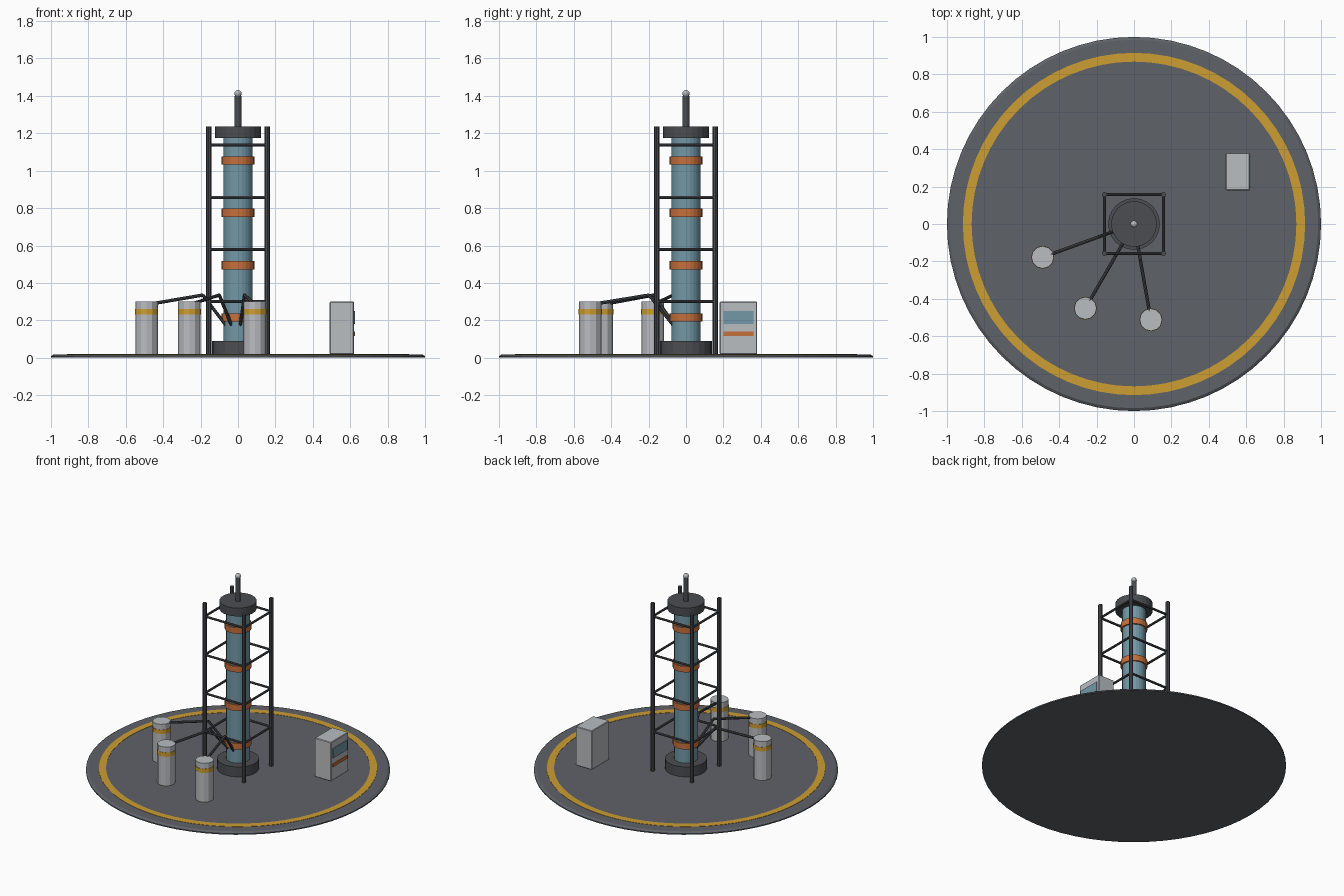
import bpy, bmesh, math
from mathutils import Vector

cube = bpy.data.objects.get("Cube")
if cube:
    bpy.data.objects.remove(cube, do_unlink=True)


def material(name, *rgb):
    lin = [((c / 255 + 0.055) / 1.055) ** 2.4 for c in rgb] + [1.0]
    m = bpy.data.materials.new(name)
    m.use_nodes = True
    m.diffuse_color = lin
    m.node_tree.nodes["Principled BSDF"].inputs["Base Color"].default_value = lin
    return m


PAD = material("pad grey", 95, 98, 104)
STEEL = material("dark steel", 75, 77, 81)
TEAL = material("column teal", 115, 152, 166)
ORANGE = material("band orange", 198, 112, 60)
GOLD = material("marking gold", 206, 159, 50)
LIGHT = material("light grey", 186, 189, 193)


def add_object(name, bm, mat):
    bmesh.ops.recalc_face_normals(bm, faces=bm.faces)
    mesh = bpy.data.meshes.new(name)
    bm.to_mesh(mesh)
    bm.free()
    mesh.materials.append(mat)
    ob = bpy.data.objects.new(name, mesh)
    bpy.context.collection.objects.link(ob)
    return ob


def lathe(name, profile, mat, sides, at=(0, 0), closed=False):
    """Spin a (radius, z) profile; open profiles get flat end caps."""
    bm = bmesh.new()
    rings = []
    for r, z in profile:
        angles = [math.tau * i / sides for i in range(sides)]
        rings.append([bm.verts.new((at[0] + r * math.cos(a), at[1] + r * math.sin(a), z)) for a in angles])
    pairs = list(zip(rings, rings[1:]))
    if closed:
        pairs.append((rings[-1], rings[0]))
    else:
        bm.faces.new(rings[0])
        bm.faces.new(rings[-1])
    for lo, hi in pairs:
        for i in range(sides):
            j = (i + 1) % sides
            bm.faces.new((lo[i], lo[j], hi[j], hi[i]))
    return add_object(name, bm, mat)


def cylinder(name, r, z0, z1, mat, sides=24, at=(0, 0)):
    return lathe(name, [(r, z0), (r, z1)], mat, sides, at)


def rod(name, points, r, mat, sides=8):
    """Straight tubes joining successive points."""
    bm = bmesh.new()
    for a, b in zip(points, points[1:]):
        a, b = Vector(a), Vector(b)
        d = b - a
        mat4 = d.to_track_quat('Z', 'Y').to_matrix().to_4x4()
        mat4.translation = (a + b) / 2
        bmesh.ops.create_cone(bm, cap_ends=True, segments=sides, radius1=r,
                              radius2=r, depth=d.length, matrix=mat4)
    return add_object(name, bm, mat)


def box(name, lo, hi, mat, bevel=0):
    bm = bmesh.new()
    bmesh.ops.create_cube(bm, size=1)
    for v in bm.verts:
        v.co = [l + (c + 0.5) * (h - l) for c, l, h in zip(v.co, lo, hi)]
    if bevel:
        bmesh.ops.bevel(bm, geom=bm.edges[:], offset=bevel, segments=1, affect='EDGES')
    return add_object(name, bm, mat)


# Round pad with a chamfered rim and a painted ring
TOP = 0.018
lathe("pad", [(1, 0), (1, 0.008), (0.985, TOP)], PAD, 64)
lathe("pad_ring", [(0.868, TOP - 0.002), (0.915, TOP - 0.002), (0.915, TOP + 0.002), (0.868, TOP + 0.002)],
      GOLD, 64, closed=True)

# Central column with base, cap, mast and orange bands
cylinder("column_base", 0.138, TOP, 0.09, STEEL)
cylinder("column", 0.078, 0.09, 1.18, TEAL)
cylinder("column_cap", 0.122, 1.175, 1.235, STEEL)
cylinder("mast", 0.018, 1.235, 1.4, STEEL, 12)
bm = bmesh.new()
bmesh.ops.create_uvsphere(bm, u_segments=12, v_segments=8, radius=0.019)
bmesh.ops.translate(bm, verts=bm.verts, vec=(0, 0, 1.412))
add_object("mast_tip", bm, LIGHT)

# Open frame: four posts and four levels of rails
H = 0.157
corners = [(-H, -H), (H, -H), (H, H), (-H, H)]
for i, c in enumerate(corners):
    cylinder(f"frame_post_{i + 1}", 0.014, TOP, 1.235, STEEL, 8, c)
for level in range(4):
    z = 0.215 + 0.28 * level
    cylinder(f"column_band_{level + 1}", 0.088, z - 0.022, z + 0.022, ORANGE)
    rail_z = 0.3 + 0.279 * level
    rod(f"frame_rails_{level + 1}", [(x, y, rail_z) for x, y in corners + corners[:1]], 0.008, STEEL)

# Storage tanks piped to the column
for i, deg in enumerate((200, 240, 280)):
    a = math.radians(deg)
    ux, uy = math.cos(a), math.sin(a)
    at = (0.52 * ux, 0.52 * uy)
    cylinder(f"tank_{i + 1}", 0.06, TOP, 0.3, LIGHT, 12, at)
    cylinder(f"tank_band_{i + 1}", 0.062, 0.23, 0.26, GOLD, 12, at)
    path = [(0.5, 0.287), (0.2, 0.335), (0.07, 0.175)]
    rod(f"feed_pipe_{i + 1}", [(r * ux, r * uy, z) for r, z in path], 0.009, STEEL)

# Control cabinet with a screen and a stripe on its left face
box("control_cabinet", (0.49, 0.18, TOP), (0.62, 0.38, 0.3), LIGHT, 0.004)
box("cabinet_screen", (0.618, 0.2, 0.18), (0.626, 0.36, 0.25), TEAL)
box("cabinet_stripe", (0.618, 0.2, 0.117), (0.626, 0.36, 0.139), ORANGE)
